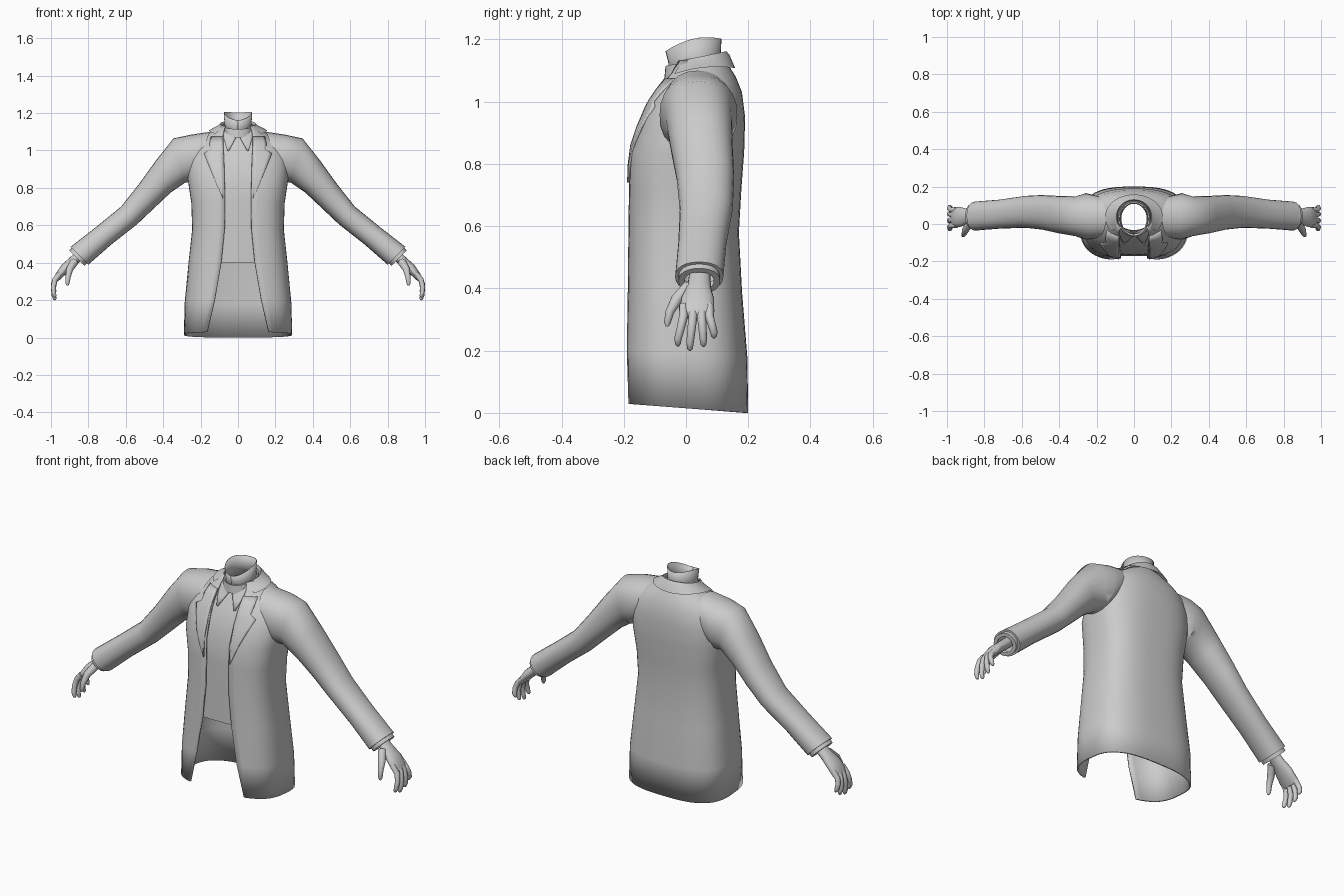
import bpy
from math import sin, cos, asin, pi, radians
from mathutils import Vector
from mathutils.bvhtree import BVHTree

cube = bpy.data.objects.get("Cube")
if cube:
    bpy.data.objects.remove(cube, do_unlink=True)

grey = bpy.data.materials.new("plain_grey")
grey.use_nodes = True
grey.diffuse_color = (0.6, 0.6, 0.6, 1)
grey.node_tree.nodes["Principled BSDF"].inputs["Base Color"].default_value = (0.6, 0.6, 0.6, 1)


def loft(name, rings, closed=True, caps=False, mirror=False, thick=0, angle=45):
    """Skin a list of equal-length rings into one smooth object."""
    n = len(rings[0])
    verts = [p for r in rings for p in r]
    faces = []
    for i in range(len(rings) - 1):
        for j in range(n if closed else n - 1):
            k = (j + 1) % n
            faces.append((i * n + j, i * n + k, (i + 1) * n + k, (i + 1) * n + j))
    if caps:
        last = (len(rings) - 1) * n
        faces.append(tuple(range(n))[::-1])
        faces.append(tuple(range(last, last + n)))
    mesh = bpy.data.meshes.new(name)
    mesh.from_pydata(verts, [], faces)
    mesh.materials.append(grey)
    ob = bpy.data.objects.new(name, mesh)
    bpy.context.collection.objects.link(ob)
    bpy.ops.object.select_all(action='DESELECT')
    ob.select_set(True)
    bpy.context.view_layer.objects.active = ob
    bpy.ops.object.shade_smooth_by_angle(angle=radians(angle))
    if thick:
        mod = ob.modifiers.new("thickness", 'SOLIDIFY')
        mod.thickness, mod.offset = thick, -1
    if mirror:
        ob.modifiers.new("mirror", 'MIRROR')
    return ob


def spow(v, p):
    return abs(v) ** p * (1 if v >= 0 else -1)


def section(zf, zb, w, yf, yb, t0, t1, n, p=1.0):
    """Level body section, angle 0 at the front, tilted from zf to zb."""
    pts = []
    for i in range(n):
        t = t0 + (t1 - t0) * i / (n - 1)
        y = (yf + yb) / 2 - (yb - yf) / 2 * spow(cos(t), p)
        pts.append((w * spow(sin(t), p), y, zf + (zb - zf) * (y - yf) / (yb - yf)))
    return pts


def squareness(z):
    return 0.7 + 0.25 * min(1, max(0, (z - 0.85) / 0.25))


# Jacket body: front z, back z, half width, front y, back y, opening half width
LEVELS = [
    (.03, .0, .29, -.2, .2, .165),
    (.2, .18, .285, -.197, .197, .125),
    (.4, .39, .265, -.19, .18, .09),
    (.58, .58, .245, -.187, .17, .072),
    (.72, .72, .25, -.185, .178, .07),
    (.84, .84, .268, -.18, .187, .072),
    (.95, .95, .275, -.145, .19, .075),
    (1.0, 1.03, .255, -.12, .18, .078),
    (1.05, 1.08, .2, -.09, .16, .08),
    (1.09, 1.12, .13, -.065, .135, .08),
    (1.13, 1.14, .095, -.05, .12, .07),
]
body, front = [], []
for zf, zb, w, yf, yb, edge in LEVELS:
    p = squareness(zf)
    t = asin((edge / w) ** (1 / p))
    body.append(section(zf, zb, w, yf, yb, t, 2 * pi - t, 49, p))
    t = asin((min(.13, w * .95) / w) ** (1 / p))
    front.append(section(zf, zf, w, yf + .018, yb, -t, t, 17, p))
jacket = loft("jacket_body", body, closed=False, thick=.01)
shirt = loft("shirt_front", front[2:], closed=False)

# Sleeves: top x, top z, bottom x, bottom z, front y, back y
SLEEVE = [
    (.15, 1.1, .25, .84, -.075, .15),
    (.25, 1.085, .262, .83, -.085, .165),
    (.345, 1.065, .28, .83, -.065, .148),
    (.44, .945, .36, .775, -.05, .15),
    (.53, .82, .45, .69, -.03, .155),
    (.625, .7, .54, .605, -.02, .15),
    (.76, .59, .68, .495, -.025, .13),
    (.895, .485, .8, .39, -.035, .12),
]


def sleeve_ring(spec, scale=1.0, shift=0.0, n=24):
    xt, zt, xb, zb, yf, yb = spec
    c = Vector(((xt + xb) / 2 + shift, (yf + yb) / 2, (zt + zb) / 2 - shift))
    u = Vector((xt - xb, 0, zt - zb)) * scale / 2
    v = Vector((0, yf - yb, 0)) * scale / 2
    return [c + u * spow(cos(a), .9) + v * spow(sin(a), .9)
            for a in (2 * pi * i / n for i in range(n))]


end = SLEEVE[-1]
sleeves = loft("sleeves", [sleeve_ring(s) for s in SLEEVE] + [sleeve_ring(end, .8)], mirror=True)
loft("shirt_cuffs", [sleeve_ring(end, .86, -.02), sleeve_ring(end, .86, .014),
                     sleeve_ring(end, .6, .014)], mirror=True)


def tube(name, path, radii, n=12):
    """Capped tube in both hands; radii are (across, thickness) pairs."""
    path = [Vector(q) for q in path]
    rings = []
    for i, c in enumerate(path):
        d = (path[min(i + 1, len(path) - 1)] - path[max(i - 1, 0)]).normalized()
        u = Vector((0, 1, 0))
        u = (u - d * u.dot(d)).normalized()
        v = d.cross(u)
        a, b = radii[i]
        rings.append([c + u * a * cos(2 * pi * k / n) + v * b * sin(2 * pi * k / n)
                      for k in range(n)])
    loft(name, rings, caps=True, mirror=True, angle=60)


# Hands
tube("palms",
     [(.835, .045, .45), (.885, .042, .405), (.925, .038, .37), (.96, .035, .328), (.972, .035, .308)],
     [(.034, .027), (.038, .026), (.052, .026), (.056, .02), (.048, .012)], 16)
FINGERS = [("index", -.008, -.026, .215), ("middle", .022, .013, .2),
           ("ring", .05, .056, .213), ("little", .075, .09, .24)]
for label, y0, y1, tip in FINGERS:
    drop = .33 - tip
    path = [(.95, y0, .345), (.978, y0, .31), (.987, (y0 + y1) / 2, tip + drop * .5),
            (.985, y1, tip + drop * .2), (.979, y1, tip + .006), (.977, y1, tip)]
    tube(label + "_fingers", path, [(r, r) for r in (.014, .0145, .013, .012, .009, .004)])
tube("thumbs", [(.875, .01, .405), (.9, -.03, .365), (.908, -.052, .325), (.912, -.06, .29), (.912, -.061, .278)],
     [(r, r) for r in (.022, .019, .014, .011, .005)])


# Plates draped over the front of the clothing
def surface(objects):
    verts, faces = [], []
    for ob in objects:
        base = len(verts)
        verts += [v.co.copy() for v in ob.data.vertices]
        faces += [[base + i for i in f.vertices] for f in ob.data.polygons]
    return BVHTree.FromPolygons(verts, faces)


def drape(name, rows, tree, gap, cols=6):
    """Rows are (z, inner x, outer x), listed upwards."""
    rings = []
    for z, x0, x1 in rows:
        ring = []
        for i in range(cols):
            x = x0 + (x1 - x0) * i / (cols - 1)
            hit = tree.ray_cast(Vector((x, -1, z)), Vector((0, 1, 0)))[0]
            if hit is None or hit.y > 0.03:
                hit = tree.find_nearest(Vector((x, -.1, z)))[0]
            ring.append((x, hit.y - gap, z))
        rings.append(ring)
    loft(name, rings, closed=False, mirror=True, thick=gap)


LAPEL = [(.74, .08), (.8, .106), (.86, .131), (.92, .156), (.985, .182),
         (1.005, .15), (1.04, .152), (1.075, .145)]
drape("lapels", [(z, .08, x) for z, x in LAPEL], surface([jacket, sleeves]), .008)
drape("shirt_collar_points",
      [(1.0, .05, .056), (1.045, .025, .07), (1.088, .001, .084), (1.12, .03, .088)],
      surface([shirt]), .008)

# Jacket collar folded around the back of the neck
a0, a1 = radians(52), radians(308)
fall = section(1.07, 1.108, .155, -.085, .158, a0, a1, 33)
fall = [(x, y, z + .018 * (x / .155) ** 2) for x, y, z in fall]
loft("jacket_collar", [fall,
                       section(1.115, 1.15, .105, -.055, .14, a0, a1, 33),
                       section(1.125, 1.162, .094, -.05, .13, a0, a1, 33),
                       section(1.1, 1.13, .088, -.045, .122, a0, a1, 33)], closed=False)

# Shirt collar band and the open neck
loft("shirt_collar_band", [section(1.07, 1.1, .092, -.07, .125, 0, 2 * pi, 33),
                           section(1.115, 1.15, .084, -.066, .12, 0, 2 * pi, 33),
                           section(1.113, 1.148, .077, -.06, .113, 0, 2 * pi, 33)], closed=False)
rim = []
for i, (x, y, z) in enumerate(section(0, 0, .076, -.066, .114, 0, 2 * pi, 33)):
    t = 2 * pi * i / 32
    rim.append((x, y, 1.182 - .02 * cos(t) + .02 * sin(t) ** 2))
loft("neck", [section(1.08, 1.1, .08, -.055, .115, 0, 2 * pi, 33),
              section(1.125, 1.155, .072, -.057, .112, 0, 2 * pi, 33), rim], closed=False, thick=.004)
